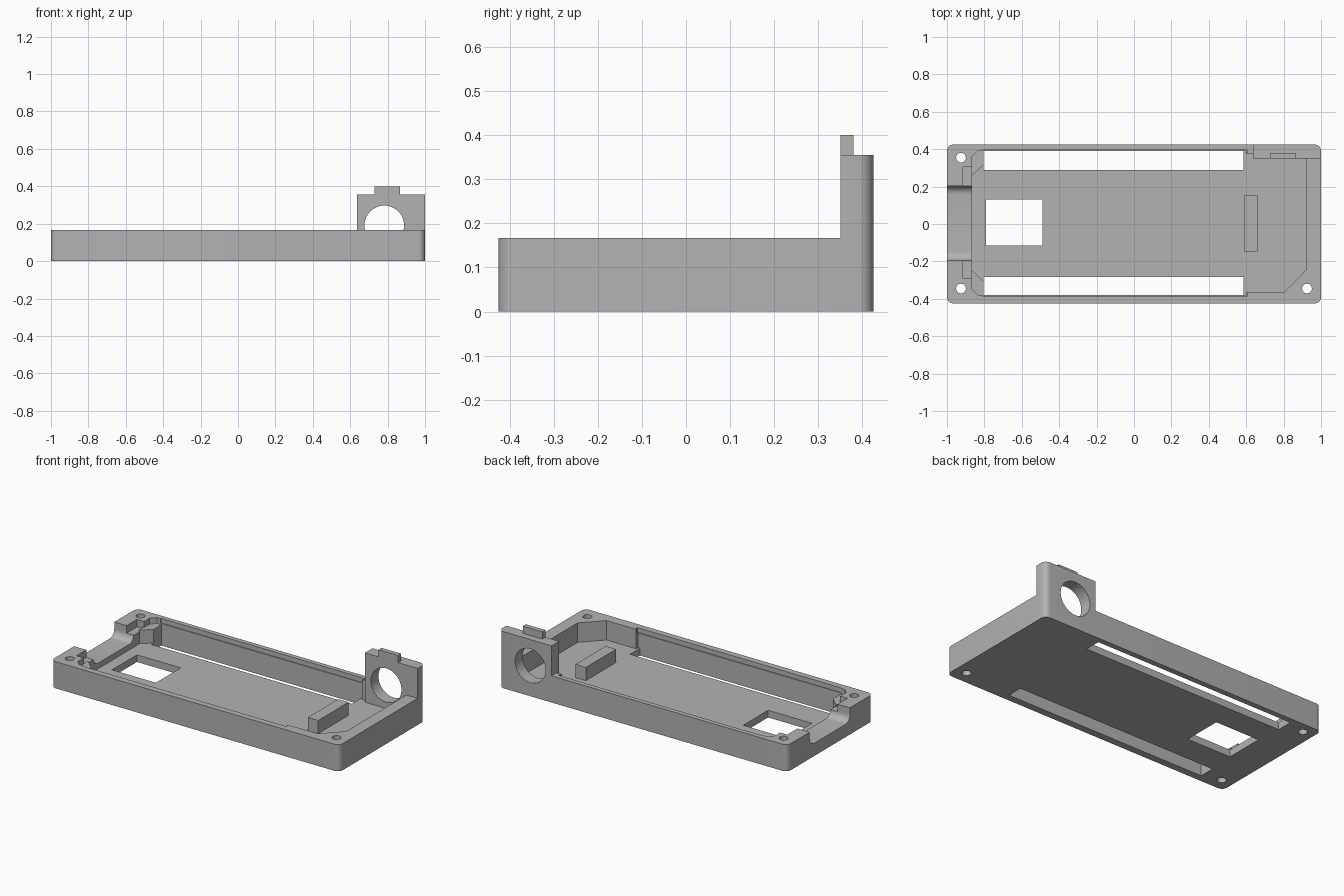
import bpy, bmesh, math

if "Cube" in bpy.data.objects:
    bpy.data.objects.remove(bpy.data.objects["Cube"], do_unlink=True)

grey = bpy.data.materials.new("plain_grey")
grey.use_nodes = True
colour = (0.45, 0.45, 0.45, 1)
grey.diffuse_color = colour
grey.node_tree.nodes["Principled BSDF"].inputs["Base Color"].default_value = colour


def prism(name, outline, low, high, axis="z"):
    """Extrude a 2D outline along an axis: z uses (x, y), y uses (x, z), x uses (y, z)."""
    place = {"z": lambda a, b, c: (a, b, c),
             "y": lambda a, b, c: (a, c, b),
             "x": lambda a, b, c: (c, a, b)}[axis]
    bm = bmesh.new()
    face = bm.faces.new([bm.verts.new(place(a, b, low)) for a, b in outline])
    top = bmesh.ops.extrude_face_region(bm, geom=[face])["geom"]
    shift = place(0, 0, high - low)
    bmesh.ops.translate(bm, vec=shift, verts=[v for v in top if isinstance(v, bmesh.types.BMVert)])
    bmesh.ops.recalc_face_normals(bm, faces=bm.faces)
    mesh = bpy.data.meshes.new(name)
    bm.to_mesh(mesh)
    bm.free()
    mesh.materials.append(grey)
    obj = bpy.data.objects.new(name, mesh)
    bpy.context.collection.objects.link(obj)
    return obj


def rect(x0, x1, y0, y1):
    return [(x0, y0), (x1, y0), (x1, y1), (x0, y1)]


def arc(cx, cy, r, start, end, steps):
    angles = [math.radians(start + (end - start) * i / steps) for i in range(steps + 1)]
    return [(cx + r * math.cos(a), cy + r * math.sin(a)) for a in angles]


def circle(cx, cy, r, steps=32):
    return arc(cx, cy, r, 0, 360, steps)[:-1]


def combine(target, tool, operation):
    """Apply a boolean and discard the tool."""
    mod = target.modifiers.new("boolean", "BOOLEAN")
    mod.operation, mod.solver, mod.object = operation, "EXACT", tool
    bpy.context.view_layer.objects.active = target
    bpy.ops.object.modifier_apply(modifier=mod.name)
    bpy.data.objects.remove(tool, do_unlink=True)


def cut(name, outline, low, high, axis="z"):
    combine(case, prism(name, outline, low, high, axis), "DIFFERENCE")


def mirror(y):
    """Reflect across the inner centre line, which sits slightly off zero."""
    return 0.01 - y


X, Y, R = 1.0, 0.425, 0.035
RIM, FLOOR, PLATE_Y = 0.167, 0.045, 0.35

# Tray with rounded vertical corners
corners = []
for sx, sy, start in ((1, 1, 0), (-1, 1, 90), (-1, -1, 180), (1, -1, 270)):
    corners += arc(sx * (X - R), sy * (Y - R), R, start, start + 90, 8)
case = prism("case", corners, 0, RIM)

# Main cavity, narrower and chamfered at the socket end
y_in, y_end = 0.39, 0.373
cavity = [(-0.865, 0.36), (-0.865, mirror(0.36)), (-0.835, mirror(y_in)),
          (0.6, mirror(y_in)), (0.6, mirror(y_end)), (0.805, mirror(y_end)),
          (0.922, -0.243), (0.922, PLATE_Y), (0.635, PLATE_Y), (0.635, y_end),
          (0.6, y_end), (0.6, y_in), (-0.835, y_in)]
cut("cavity_cutter", cavity, FLOOR, 0.3)

# Small ledge along the long walls
for y in (y_in, mirror(y_in)):
    cut("ledge_cutter", rect(-0.81, 0.606, y - 0.006, y + 0.006), 0.138, 0.3)

# Cable trough with filleted sides, and the clip pockets beside it
trough = arc(-0.15, 0.125, 0.045, 180, 270, 8) + arc(0.158, 0.125, 0.045, 270, 360, 8)
trough += [(0.203, 0.3), (-0.195, 0.3)]
cut("trough_cutter", trough, -1.1, -0.86, "x")
for y0, y1 in ((0.19, 0.305), (-0.292, -0.18)):
    cut("pocket_cutter", rect(-0.915, -0.86, y0, y1), 0.12, 0.3)

# Floor window and long side slots
cut("window_cutter", rect(-0.792, -0.488, -0.116, 0.13), -0.1, 0.06)
for y0, y1 in ((0.29, y_in), (mirror(y_in), -0.283)):
    cut("slot_cutter", rect(-0.805, 0.586, y0, y1), -0.1, 0.06)

# Screw holes
for x, y in ((-0.925, 0.355), (-0.925, -0.345), (0.925, -0.345)):
    cut("screw_cutter", circle(x, y, 0.026, 24), -0.1, 0.3)

# Upright socket plate with a round opening
plate = [(0.635, PLATE_Y), (X, PLATE_Y)] + arc(X - R, Y - R, R, 0, 90, 8) + [(0.635, Y)]
combine(case, prism("socket_plate", plate, FLOOR - 0.02, 0.355), "UNION")
cut("socket_cutter", circle(0.782, 0.191, 0.106, 48), 0.3, 0.5, "y")

# Parts resting on the tray
tab = prism("plate_tab", rect(0.73, 0.865, PLATE_Y, 0.38), 0.35, 0.4)
block = prism("support_block", rect(0.588, 0.66, -0.148, 0.152), FLOOR - 0.005, 0.128)
posts = []
for name, side in (("left_corner_post", lambda y: y), ("right_corner_post", mirror)):
    shape = [(-0.87, 0.26), (-0.865, 0.26), (-0.805, 0.315), (-0.805, y_in + 0.002),
             (-0.835, y_in + 0.002), (-0.87, 0.36)]
    posts.append(prism(name, [(x, side(y)) for x, y in shape], FLOOR - 0.005, 0.13))

# Smooth curved walls, keep edges sharp
bpy.ops.object.select_all(action="DESELECT")
case.select_set(True)
bpy.context.view_layer.objects.active = case
bpy.ops.object.shade_smooth_by_angle(angle=math.radians(30))
